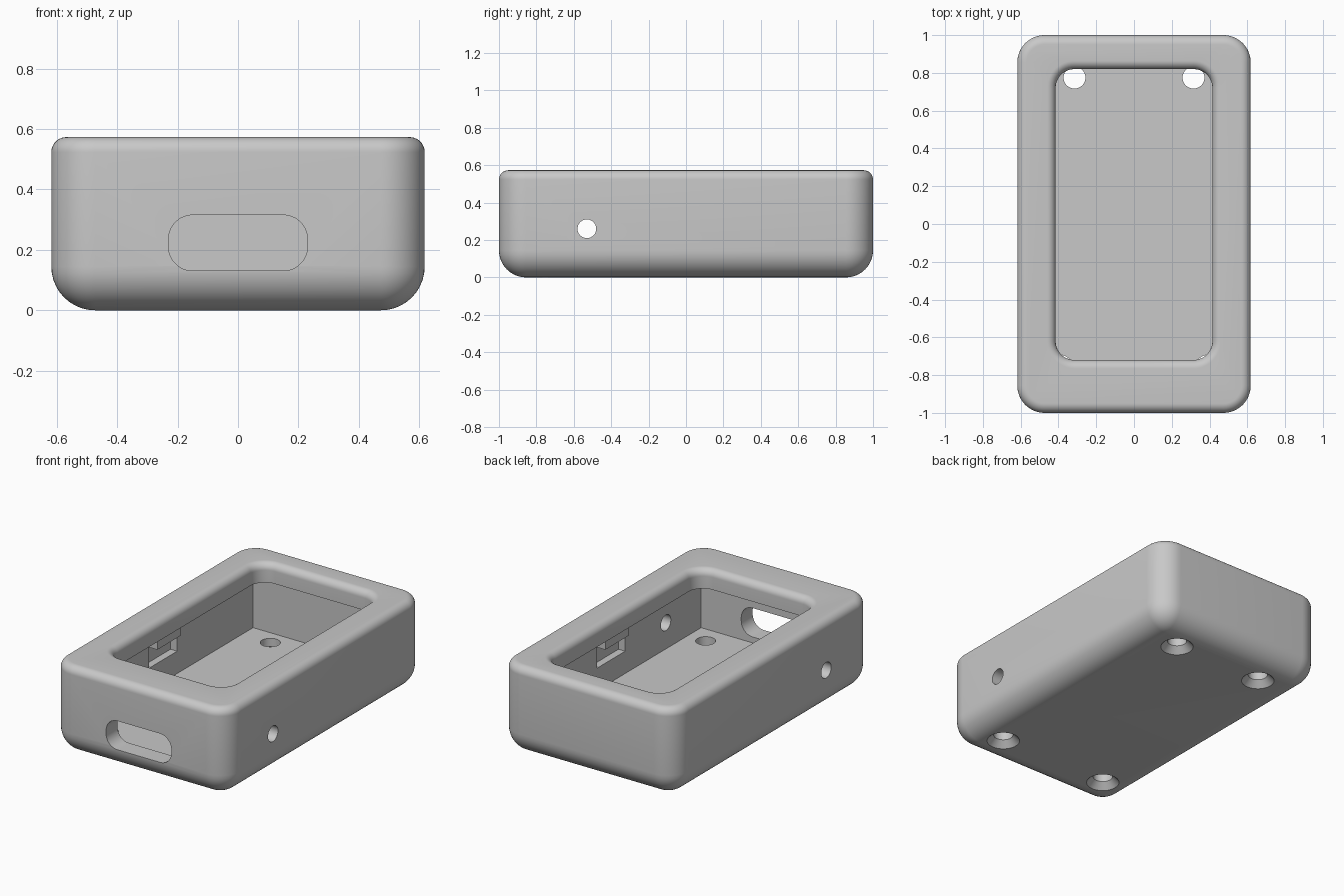
import bpy, bmesh
from math import sin, cos, pi, radians

cube = bpy.data.objects.get("Cube")
if cube:
    bpy.data.objects.remove(cube, do_unlink=True)

grey = bpy.data.materials.new("light_grey_plastic")
grey.use_nodes = True
grey.diffuse_color = (0.58, 0.58, 0.58, 1)
grey.node_tree.nodes["Principled BSDF"].inputs["Base Color"].default_value = (0.58, 0.58, 0.58, 1)

STEPS = 12   # segments per rounded corner
WIDTH, DEPTH, TOP = 0.618, 1.0, 0.573
CORNER, TOP_FILLET, LIP_FILLET = 0.145, 0.05, 0.045
CAVITY_X, CAVITY_Y, FLOOR, CEILING = 0.513, 0.885, 0.093, 0.45


def loft(name, rings, location=(0, 0, 0), rotation=(0, 0, 0)):
    """Closed solid through rounded rectangles (half width, half depth, radius, height)."""
    bm = bmesh.new()
    loops = []
    for hx, hy, r, z in rings:
        loop = []
        for q, (sx, sy) in enumerate([(1, 1), (-1, 1), (-1, -1), (1, -1)]):
            for i in range(STEPS + 1):
                a = (q + i / STEPS) * pi / 2
                loop.append(bm.verts.new((sx * (hx - r) + r * cos(a), sy * (hy - r) + r * sin(a), z)))
        loops.append(loop)
    n = len(loops[0])
    for low, high in zip(loops, loops[1:]):
        for i in range(n):
            j = (i + 1) % n
            bm.faces.new((low[i], low[j], high[j], high[i]))
    bm.faces.new(loops[0][::-1])
    bm.faces.new(loops[-1])
    bmesh.ops.remove_doubles(bm, verts=bm.verts, dist=1e-5)
    bmesh.ops.recalc_face_normals(bm, faces=bm.faces)
    mesh = bpy.data.meshes.new(name)
    bm.to_mesh(mesh)
    bm.free()
    mesh.materials.append(grey)
    obj = bpy.data.objects.new(name, mesh)
    obj.location, obj.rotation_euler = location, rotation
    bpy.context.collection.objects.link(obj)
    return obj


def box(name, x0, x1, y0, y1, z0, z1):
    hx, hy = (x1 - x0) / 2, (y1 - y0) / 2
    return loft(name, [(hx, hy, 0, z0), (hx, hy, 0, z1)], ((x0 + x1) / 2, (y0 + y1) / 2, 0))


def quarter(count=10):
    return [i / count * pi / 2 for i in range(count + 1)]


# Outer case with a large bottom fillet and a small top fillet
rings = []
for radius, centre, side in ((CORNER, CORNER, -1), (TOP_FILLET, TOP - TOP_FILLET, 1)):
    for t in (quarter()[::-1] if side < 0 else quarter()):
        inset = radius * (1 - cos(t))
        rings.append((WIDTH - inset, DEPTH - inset, CORNER - inset, centre + side * radius * sin(t)))
case = loft("case", rings)

# Main cavity
cutters = [box("cavity", -CAVITY_X, CAVITY_X, -CAVITY_Y, CAVITY_Y, FLOOR, CEILING)]

# Top window with a rounded lip
rings = [(0.415, 0.77, 0.1, CEILING - 0.03)]
for t in quarter():
    grow = LIP_FILLET * (1 - cos(t))
    rings.append((0.415 + grow, 0.77 + grow, 0.1 + grow, TOP - LIP_FILLET + LIP_FILLET * sin(t)))
grow = LIP_FILLET
rings.append((0.415 + grow, 0.77 + grow, 0.1 + grow, TOP + 0.1))
cutters.append(loft("window", rings, (0, 0.05, 0)))

# Front connector slot and the cross hole through both sides
cutters.append(loft("front_slot", [(0.23, 0.092, 0.08, 0.8), (0.23, 0.092, 0.08, 1.2)],
                    (0, 0, 0.223), (radians(90), 0, 0)))
cutters.append(loft("cross_hole", [(0.05, 0.05, 0.05, -1), (0.05, 0.05, 0.05, 1)],
                    (0, -0.53, 0.26), (0, radians(90), 0)))

# Countersunk screw holes in the floor
for side in (-1, 1):
    for x, y in ((0.315, 0.775), (0.388, -0.752)):
        cutters.append(loft("screw_hole", [(r, r, r, z) for r, z in
                                           ((0.107, -0.01), (0.058, 0.04), (0.058, 0.2))],
                            (side * x, y, 0)))

# Latch pockets in the side walls, with a latch block above each
for side, name in ((-1, "right"), (1, "left")):
    def wall_box(part, inner, outer, y0, y1, z0, z1):
        x0, x1 = sorted((side * inner, side * outer))
        y0, y1 = sorted((-side * y0, -side * y1))
        return box(name + part, x0, x1, y0, y1, z0, z1)
    cutters.append(wall_box("_pocket", 0.5, 0.56, -0.165, 0.12, 0.235, 0.37))
    wall_box("_latch", 0.45, 0.52, -0.17, 0.07, 0.372, CEILING + 0.01)

# Cut everything out of the case
bpy.context.view_layer.objects.active = case
for cutter in cutters:
    cutter.hide_render = True
    mod = case.modifiers.new("cut", "BOOLEAN")
    mod.operation, mod.solver, mod.object = "DIFFERENCE", "EXACT", cutter
    bpy.ops.object.modifier_apply(modifier=mod.name)
for cutter in cutters:
    bpy.data.objects.remove(cutter, do_unlink=True)

# Smooth the fillets and keep real edges sharp
bpy.ops.object.select_all(action="DESELECT")
case.select_set(True)
bpy.ops.object.shade_smooth_by_angle(angle=radians(30))
